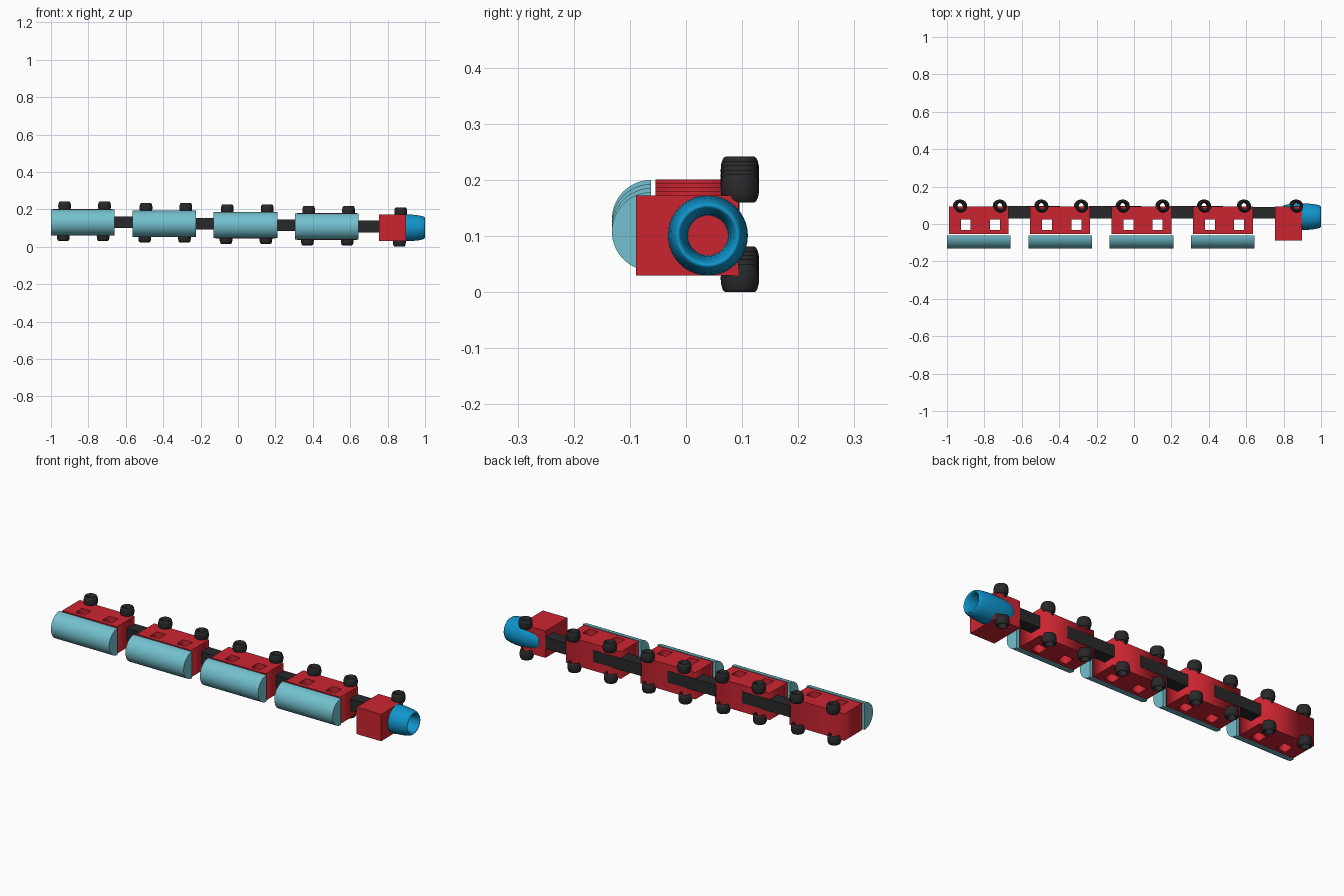
import bpy
from math import radians, pi, cos, sin

if "Cube" in bpy.data.objects:
    bpy.data.objects.remove(bpy.data.objects["Cube"])


def material(name, rgb):
    m = bpy.data.materials.new(name)
    m.diffuse_color = (*rgb, 1)
    m.use_nodes = True
    m.node_tree.nodes["Principled BSDF"].inputs["Base Color"].default_value = m.diffuse_color
    return m


RED = material("red", (0.60, 0.018, 0.03))
BLACK = material("black", (0.022, 0.022, 0.024))
AQUA = material("aqua", (0.17, 0.53, 0.62))
BLUE = material("blue", (0.005, 0.30, 0.60))


def box(name, x, y, z, mat):
    # x, y, z are (low, high) pairs
    bpy.ops.mesh.primitive_cube_add(size=1, location=[sum(p) / 2 for p in (x, y, z)])
    o = bpy.context.object
    o.name = name
    o.scale = [p[1] - p[0] for p in (x, y, z)]
    o.data.materials.append(mat)
    return o


def slab(name, outlines, depth, loc, rot, mat):
    # Extruded flat outline; inner outlines become through holes
    c = bpy.data.curves.new(name, 'CURVE')
    c.dimensions = '2D'
    c.fill_mode = 'BOTH'
    c.extrude = depth / 2
    for pts in outlines:
        s = c.splines.new('POLY')
        s.points.add(len(pts) - 1)
        for p, (u, v) in zip(s.points, pts):
            p.co = (u, v, 0, 1)
        s.use_cyclic_u = True
    o = bpy.data.objects.new(name, c)
    bpy.context.collection.objects.link(o)
    o.location, o.rotation_euler = loc, rot
    bpy.ops.object.select_all(action='DESELECT')
    o.select_set(True)
    bpy.context.view_layer.objects.active = o
    bpy.ops.object.convert(target='MESH')
    o = bpy.context.object
    o.name = name
    o.data.materials.append(mat)
    return o


def ring(name, loc, rot, major, minor, half_length, mat):
    # Torus stretched along its axis
    bpy.ops.mesh.primitive_torus_add(major_radius=major, minor_radius=minor,
                                     major_segments=40, minor_segments=16,
                                     location=loc, rotation=rot)
    o = bpy.context.object
    o.name = name
    o.scale.z = half_length / minor
    o.data.materials.append(mat)
    bpy.ops.object.shade_smooth()


def wheel_pair(name, x, mid):
    for side, dx, dz in (("left", 0.0, 0.08), ("right", -0.007, -0.08)):
        ring(f"{name}_{side}", (x + dx, 0.096, mid + dz), (0, 0, 0),
             0.0255, 0.0088, 0.025, BLACK)


def rect(x0, x1, y0, y1):
    return [(x0, y0), (x1, y0), (x1, y1), (x0, y1)]


PITCH, STEP, SIZE = 0.435, 0.0073, 0.142

# Four carriages, each a little lower than the one behind
for k in range(4):
    cx = -0.83 + PITCH * k
    cz = 0.130 - STEP * k
    # Body with two window holes right through
    slab(f"carriage_body_{k + 1}",
         [rect(-0.16, 0.16, -0.054, 0.094),
          rect(-0.096, -0.043, -0.032, 0.024),
          rect(0.060, 0.113, -0.032, 0.024)],
         SIZE, (cx, 0, cz), (0, 0, 0), RED)
    # Half-round roof
    arc = [(0.07 * cos(a), 0.07 * sin(a)) for a in (pi * i / 32 for i in range(33))]
    o = slab(f"carriage_roof_{k + 1}", [arc], 0.34,
             (cx, -0.062, cz), (0, radians(90), radians(180)), AQUA)
    bpy.ops.object.shade_smooth_by_angle(angle=radians(30))
    # Wheels
    for n, dx in (("rear", -0.097), ("front", 0.116)):
        wheel_pair(f"carriage_{k + 1}_{n}_wheel", cx + dx, 0.1365 - 0.0079 * k)
    # Coupling bar to the vehicle in front, flush under its floor
    end = cx + PITCH if k < 3 else 0.80
    face = 0.0955 if k < 3 else 0.092
    box(f"coupling_{k + 1}", (cx + 0.155, end), (0.03, face), (cz - 0.031, cz + 0.031), BLACK)

# Engine cab, wheels and stretched ring boiler
box("engine_cab", (0.755, 0.898), (-0.089, 0.094), (0.03, 0.172), RED)
wheel_pair("engine_wheel", 0.87, 0.105)
ring("engine_boiler", (0.895, 0.039, 0.101), (0, radians(90), 0), 0.0535, 0.0178, 0.105, BLUE)
